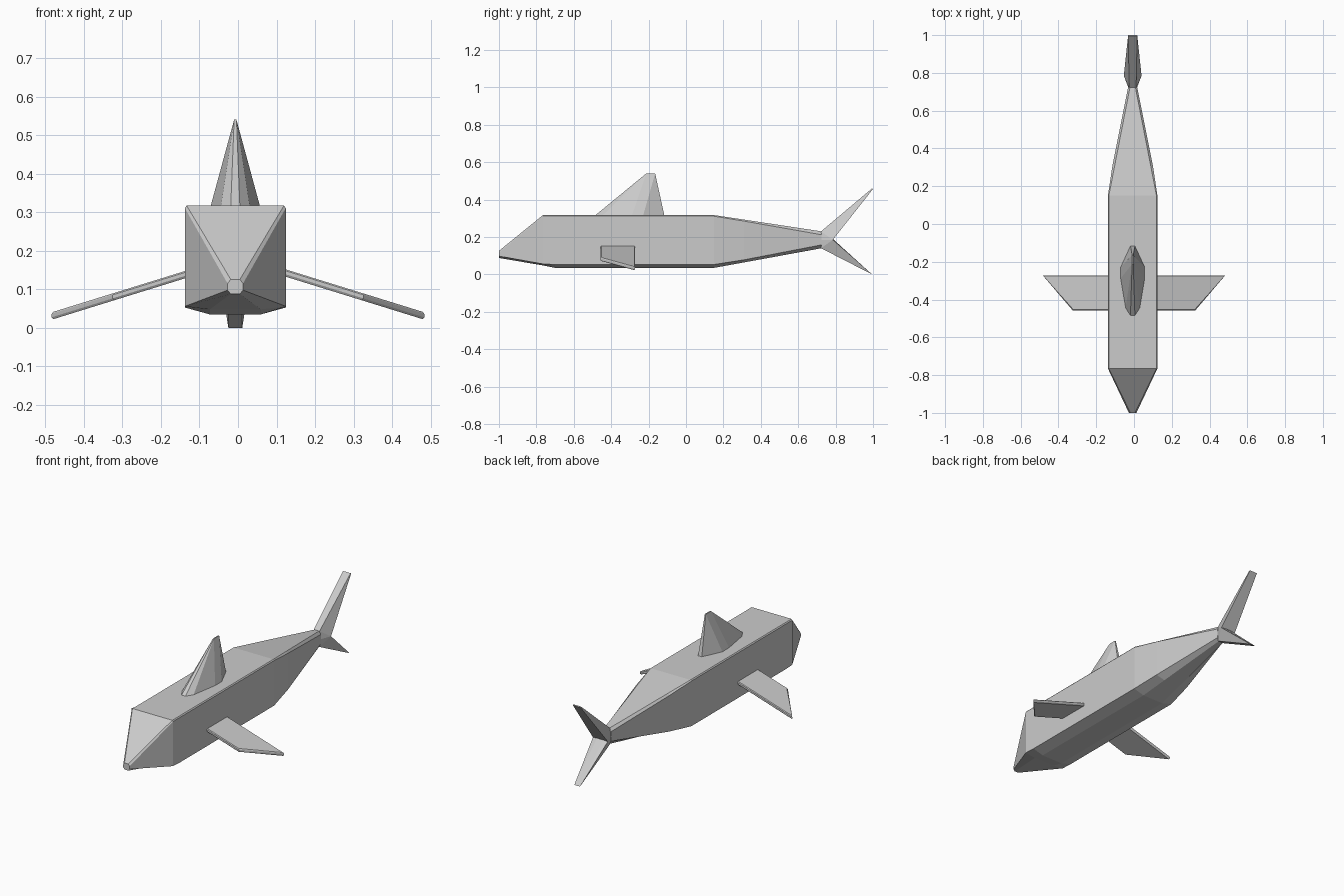
import bpy, bmesh

if "Cube" in bpy.data.objects:
    bpy.data.objects.remove(bpy.data.objects["Cube"])

CX = -0.007  # body axis sits slightly off the fin-span centre


def finish(name, bm):
    bmesh.ops.recalc_face_normals(bm, faces=bm.faces)
    mesh = bpy.data.meshes.new(name)
    bm.to_mesh(mesh)
    bm.free()
    obj = bpy.data.objects.new(name, mesh)
    bpy.context.collection.objects.link(obj)
    return obj


def loft(name, rings):
    bm = bmesh.new()
    loops = [[bm.verts.new(p) for p in r] for r in rings]
    n = len(loops[0])
    for a, b in zip(loops, loops[1:]):
        for i in range(n):
            j = (i + 1) % n
            bm.faces.new((a[i], a[j], b[j], b[i]))
    bm.faces.new(loops[0])
    bm.faces.new(loops[-1])
    return finish(name, bm)


def hull(name, half_points):
    # convex solid from (half width, y, z) points mirrored about the body axis
    bm = bmesh.new()
    for w, y, z in half_points:
        for s in ((1, -1) if w else (1,)):
            bm.verts.new((CX + s * w, y, z))
    res = bmesh.ops.convex_hull(bm, input=bm.verts)
    loose = [v for v in bm.verts if not v.link_faces]
    bmesh.ops.delete(bm, geom=loose, context='VERTS')
    bmesh.ops.dissolve_limit(bm, angle_limit=0.01, verts=bm.verts, edges=bm.edges)
    return finish(name, bm)


# Body: y, top half width, side half width, bottom half width, z of top, shoulder, keel edge, belly
sections = [
    (-1.00, .012, .020, .012, .126, .115, .098, .088),
    (-0.765, .126, .131, .066, .317, .311, .056, .048),
    (-0.70, .126, .131, .066, .317, .311, .053, .035),
    (0.15, .126, .131, .066, .317, .311, .053, .035),
    (0.31, .095, .107, .052, .293, .285, .078, .064),
    (0.725, .014, .024, .014, .230, .212, .158, .140),
]
rings = []
for y, tw, w, bw, zt, zu, zl, zb in sections:
    right = [(tw, zt), (w, zu), (w, zl), (bw, zb)]
    ring = right + [(-x, z) for x, z in reversed(right)]
    rings.append([(CX + x, y, z) for x, z in ring])
loft("body", rings)

# Dorsal fin
hull("dorsal_fin", [
    (0.012, -.49, .312), (.038, -.45, .312), (.065, -.29, .312),
    (.065, -.23, .312), (.012, -.115, .312),
    (.003, -.212, .54), (.003, -.165, .54),
])

# Tail lobes, sharing a thick root
root = [(.024, .725, .185), (.047, .785, .185), (.02, .785, .19)]
hull("tail_upper_lobe", root + [(.018, .722, .23), (.024, .995, .46), (.024, 1.0, .457)])
hull("tail_lower_lobe", root + [(.018, .722, .14), (.018, .99, .003), (.018, .995, .0)])

# Side fins: thin drooping blades swept back at the tip
for side, label in ((1, "left"), (-1, "right")):
    outline = [(.10, -.457), (.325, -.457), (.483, -.272), (.10, -.272)]
    rings = []
    for dz, inset in ((.0, .004), (-.005, 0), (-.014, 0), (-.019, .004)):
        ring = []
        for x, y in outline:
            yy = y + inset if y < -.36 else y - inset
            ring.append((side * (x - inset), yy, .153 - .31 * (x - .124) + dz))
        rings.append(ring)
    loft(label + "_side_fin", rings)
